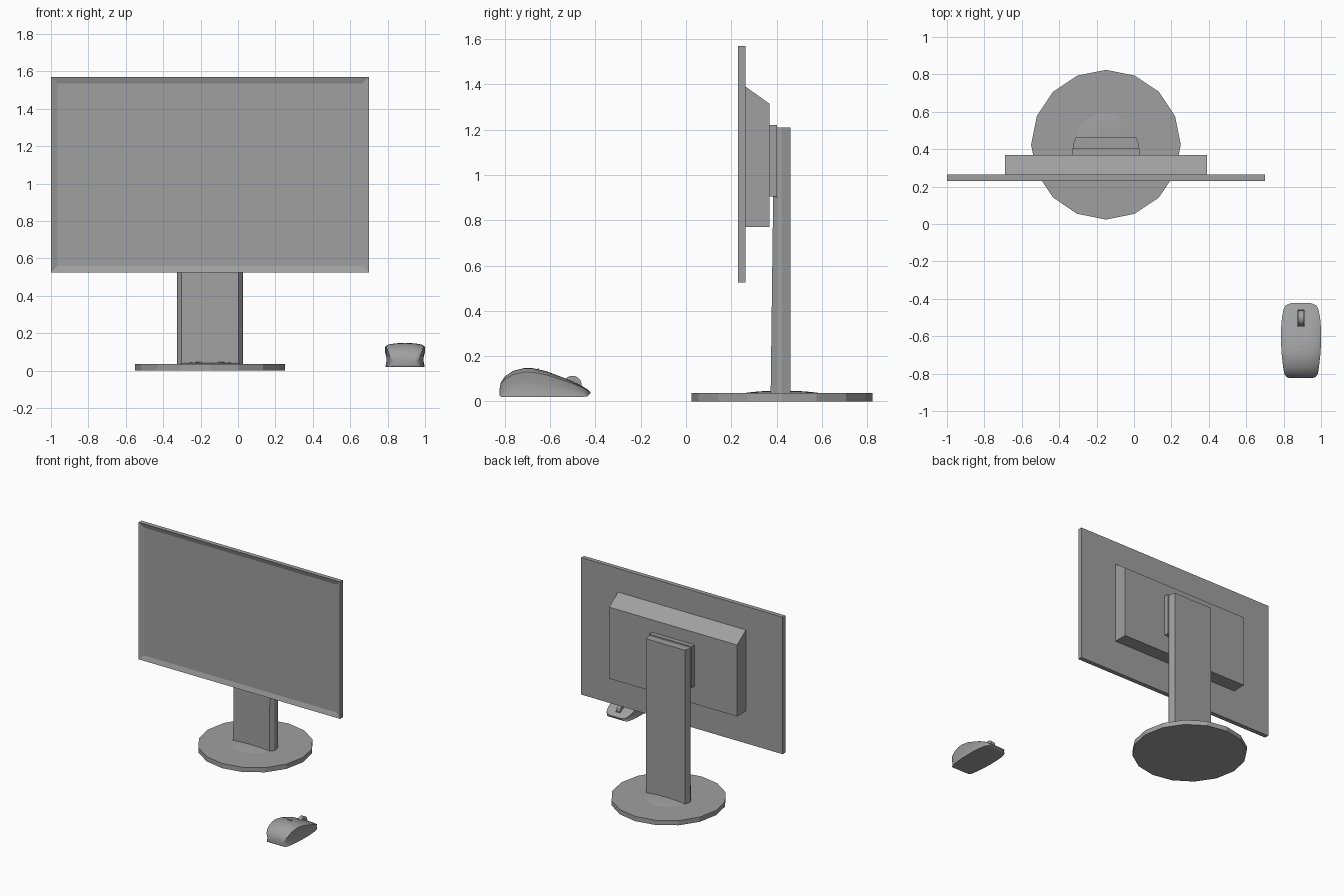
import bpy, bmesh, math

cube = bpy.data.objects.get("Cube")
if cube:
    bpy.data.objects.remove(cube, do_unlink=True)

grey = bpy.data.materials.new("mid grey")
grey.use_nodes = True
GREY = (0.35, 0.35, 0.35, 1)
grey.diffuse_color = GREY
for node in grey.node_tree.nodes:
    if node.type == 'BSDF_PRINCIPLED':
        node.inputs["Base Color"].default_value = GREY


def finish(name, bm, smooth=None):
    bmesh.ops.recalc_face_normals(bm, faces=bm.faces)
    mesh = bpy.data.meshes.new(name)
    bm.to_mesh(mesh)
    bm.free()
    obj = bpy.data.objects.new(name, mesh)
    bpy.context.collection.objects.link(obj)
    mesh.materials.append(grey)
    if smooth:
        bpy.ops.object.select_all(action='DESELECT')
        obj.select_set(True)
        bpy.context.view_layer.objects.active = obj
        bpy.ops.object.shade_smooth_by_angle(angle=math.radians(smooth))
    return obj


def loft(name, rings, smooth=None):
    """Skin a list of equal rings of points and cap both ends."""
    bm = bmesh.new()
    loops = [[bm.verts.new(p) for p in ring] for ring in rings]
    n = len(loops[0])
    for a, b in zip(loops, loops[1:]):
        for i in range(n):
            j = (i + 1) % n
            bm.faces.new((a[i], a[j], b[j], b[i]))
    bm.faces.new(loops[0])
    bm.faces.new(loops[-1])
    return finish(name, bm, smooth)


def box_mesh(x, y, z):
    bm = bmesh.new()
    bmesh.ops.create_cube(bm, size=1)
    for v in bm.verts:
        v.co = [(lo + hi) / 2 + c * (hi - lo) for c, (lo, hi) in zip(v.co, (x, y, z))]
    return bm


def circle(cx, cy, z, r, n):
    return [(cx + r * math.cos(math.tau * i / n), cy + r * math.sin(math.tau * i / n), z)
            for i in range(n)]


CX, CY = -0.15, 0.424

# Display panel with a recessed screen
bm = box_mesh((-1, 0.70), (0.23, 0.264), (0.525, 1.57))
bm.normal_update()
front = [f for f in bm.faces if f.normal.y < -0.9]
bmesh.ops.inset_region(bm, faces=front, thickness=0.035, use_even_offset=True)
for v in front[0].verts:
    v.co.y += 0.012
finish("display_panel", bm)

# Rear housing with a sloped top
bm = box_mesh((-0.69, 0.39), (0.264, 0.369), (0.77, 1.39))
for v in bm.verts:
    if v.co.y > 0.3 and v.co.z > 1:
        v.co.z = 1.315
finish("rear_housing", bm)

# Mounting plate
finish("mounting_plate", box_mesh((-0.33, 0.03), (0.368, 0.403), (0.905, 1.22)))

# Stand column with chamfered sides, its front leaning slightly
half = [(0.153, 0.0), (0.172, 0.403), (0.176, 0.422), (0.163, 0.462)]
rings = []
for z, front_y in ((0.03, 0.374), (0.9, 0.385), (1.21, 0.395)):
    right = [(w, y or front_y) for w, y in half]
    outline = right + [(-w, y) for w, y in reversed(right)]
    rings.append([(CX + w, y, z) for w, y in outline])
loft("stand_column", rings)

# Round base and shallow swivel disc
loft("stand_base", [circle(CX, CY, z, 0.4, 16) for z in (0, 0.036)])
loft("swivel_disc", [circle(CX, CY, z, r, 32)
                     for z, r in ((0.034, 0.178), (0.039, 0.15), (0.044, 0.1), (0.046, 0.05))], 40)

# Mouse shell: position, half width, crown height, floor height
MX = 0.893
stations = [(-0.824, 0.062, 0.055, 0.028), (-0.818, 0.078, 0.083, 0.02),
            (-0.80, 0.09, 0.11, 0.02), (-0.765, 0.096, 0.134, 0.02),
            (-0.72, 0.101, 0.146, 0.02), (-0.68, 0.105, 0.147, 0.02),
            (-0.62, 0.107, 0.134, 0.02), (-0.55, 0.106, 0.108, 0.02),
            (-0.50, 0.102, 0.088, 0.02), (-0.455, 0.093, 0.065, 0.02),
            (-0.435, 0.082, 0.052, 0.022), (-0.423, 0.052, 0.042, 0.034)]
rings = []
for y, w, top, low in stations:
    h = top - low
    side = [(0.98, low), (0.93, low + 0.25 * h), (0.93, low + 0.55 * h), (1.0, low + 0.86 * h),
            (0.85, low + 0.94 * h), (0.45, low + 0.99 * h)]
    ring = side + [(0, top)] + [(-s, z) for s, z in reversed(side)]
    rings.append([(MX + s * w, y, z) for s, z in ring])
shell = loft("mouse_shell", rings, 40)

# Slot for the scroll wheel
slot = finish("wheel_slot_cutter", box_mesh((MX - 0.018, MX + 0.018), (-0.548, -0.452), (0.06, 0.2)))
slot.hide_render = True
slot.hide_viewport = True
cut = shell.modifiers.new("wheel_slot", 'BOOLEAN')
cut.operation = 'DIFFERENCE'
cut.object = slot

# Scroll wheel
rim = circle(-0.502, 0.072, 0, 0.041, 20)
loft("scroll_wheel", [[(MX + s, y, z) for y, z, _ in rim] for s in (-0.015, 0.015)], 40)

# Small marker bar on the mouse
finish("mouse_marker", box_mesh((MX - 0.016, MX + 0.016), (-0.656, -0.650), (0.138, 0.145)))
